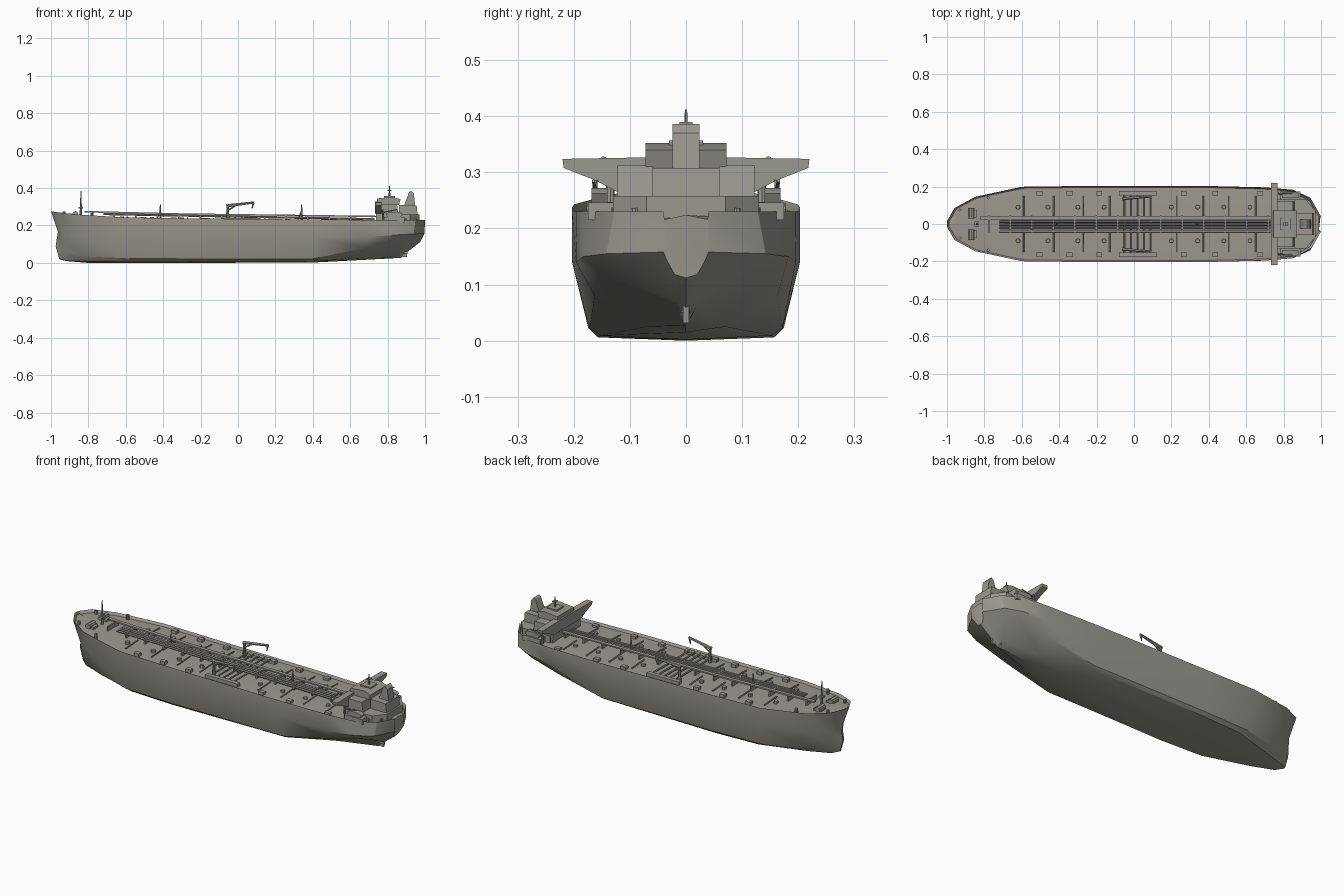
import bpy, bmesh, math
from mathutils import Vector

GREY = bpy.data.materials.new("ship_grey")
GREY.diffuse_color = (0.33, 0.32, 0.28, 1)


def add_mesh(name, verts, faces):
    me = bpy.data.meshes.new(name)
    me.from_pydata(verts, [], faces)
    bm = bmesh.new()
    bm.from_mesh(me)
    bmesh.ops.recalc_face_normals(bm, faces=bm.faces)
    bm.to_mesh(me)
    bm.free()
    ob = bpy.data.objects.new(name, me)
    bpy.context.collection.objects.link(ob)
    me.materials.append(GREY)
    return ob


def prism(name, profile, lo, hi, axis):
    """Extrude a 2D profile from lo to hi: axis 'x' uses (y,z), 'y' uses (x,z), 'z' uses (x,y)."""
    put = {'x': lambda p, t: (t, p[0], p[1]),
           'y': lambda p, t: (p[0], t, p[1]),
           'z': lambda p, t: (p[0], p[1], t)}[axis]
    n = len(profile)
    verts = [put(p, t) for t in (lo, hi) for p in profile]
    faces = [tuple(range(n)), tuple(range(n, 2 * n))]
    faces += [(i, (i + 1) % n, n + (i + 1) % n, n + i) for i in range(n)]
    return add_mesh(name, verts, faces)


def box(name, x, y, z):
    return prism(name, [(x[0], y[0]), (x[1], y[0]), (x[1], y[1]), (x[0], y[1])], z[0], z[1], 'z')


def rod(name, a, b, r, r2=None, n=6):
    """Tapered rod between two points."""
    a, b = Vector(a), Vector(b)
    d = (b - a).normalized()
    u = d.orthogonal().normalized()
    w = d.cross(u)
    verts = []
    for p, rad in ((a, r), (b, r if r2 is None else r2)):
        for i in range(n):
            t = math.tau * i / n
            verts.append(p + rad * (math.cos(t) * u + math.sin(t) * w))
    faces = [tuple(range(n)), tuple(range(n, 2 * n))]
    faces += [(i, (i + 1) % n, n + (i + 1) % n, n + i) for i in range(n)]
    return add_mesh(name, verts, faces)


# Hull: lofted between lengthwise lines, bow (-x) to stern (+x)
keel = [(-.955, .02), (-.92, .01), (-.8, 0), (-.55, 0), (-.3, 0),
        (.4, .002), (.65, .015), (.87, .027), (.905, .058), (.975, .112)]
bottom = [(-.956, .004, .022), (-.92, .03, .012), (-.8, .07, .007), (-.55, .145, .006), (-.3, .157, .006),
          (.4, .152, .009), (.65, .07, .025), (.86, .018, .06), (.905, .015, .07), (.978, .02, .118)]
bilge = [(-.975, .005, .09), (-.93, .045, .06), (-.84, .09, .035), (-.58, .165, .024), (-.3, .174, .022),
         (.4, .172, .022), (.68, .163, .08), (.85, .155, .122), (.92, .13, .138), (.988, .035, .145)]
side = [(-.963, .005, .165), (-.93, .065, .15), (-.84, .13, .145), (-.6, .195, .14), (-.3, .203, .14),
        (.4, .203, .14), (.7, .196, .14), (.85, .183, .15), (.94, .142, .155), (.997, .04, .158)]
rim = [(-1, .015, .276), (-.96, .085, .27), (-.85, .145, .258), (-.6, .199, .243), (-.3, .203, .238),
       (.4, .203, .232), (.7, .195, .23), (.85, .183, .23), (.95, .128, .23), (1, .04, .23)]

verts, rings = [], []
for k, a, b, s, d in zip(keel, bottom, bilge, side, rim):
    inner = (d[0] * .988, d[1] * .96, d[2] - .014)
    half = [a, b, s, d, inner]
    ring = [(k[0], 0, k[1])] + half + [(inner[0], 0, inner[2] + .008)]
    ring += [(p[0], -p[1], p[2]) for p in reversed(half)]
    rings.append(list(range(len(verts), len(verts) + len(ring))))
    verts += ring
faces = [tuple(rings[0]), tuple(rings[-1])]
for r, q in zip(rings, rings[1:]):
    n = len(r)
    faces += [(r[i], r[(i + 1) % n], q[(i + 1) % n], q[i]) for i in range(n)]
add_mesh("hull", verts, faces)

# Rudder and propeller hub
prism("rudder", [(.875, .075), (.88, .032), (.903, .032), (.908, .075), (.93, .1), (.88, .1)], -.005, .005, 'y')
rod("propeller_hub", (.85, 0, .05), (.9, 0, .05), .013, .006, 8)


def deck_z(x):
    return .228 - .014 * x + .03 * max(0, -x - .55)


# Central catwalk and long deck pipes
prism("catwalk", [(-.82, .278), (-.3, .265), (.74, .252), (.74, .245), (-.3, .257), (-.82, .27)], .022, .042, 'y')
for i in range(14):
    x = -.78 + i * .115
    box("catwalk_frame", (x, x + .008), (-.045, .045), (deck_z(x) - .01, deck_z(x) + .026))
for y in (-.04, -.022, -.004, .012):
    rod("deck_pipe", (-.72, y, deck_z(-.72) + .018), (.73, y, deck_z(.73) + .016), .006)

# Cargo manifold across midships
for x in (-.05, -.015, .02, .055, .09):
    rod("manifold_pipe", (x, -.155, .242), (x, .155, .242), .005)
for s in (-1, 1):
    box("manifold_tray", (-.08, .12), (s * .165 - .012, s * .165 + .012), (.222, .24))
    # Hose cranes with a raised post, level jib and hanging hook
    y = s * .135
    rod("crane_post", (-.055, y, .22), (-.055, y, .305), .009, .007, 8)
    rod("crane_jib", (-.062, y, .305), (.085, y + s * .012, .323), .009, .006)
    rod("crane_strut", (-.055, y, .28), (0, y + s * .004, .314), .004)
    rod("crane_hook", (.082, y + s * .012, .322), (.075, y + s * .012, .29), .006, .003)
    # Tank hatches, branch pipes and side deck gear
    for i, x in enumerate((-.62, -.46, -.3, -.16, .2, .34, .48, .62)):
        z = deck_z(x) - .008
        rod("tank_hatch", (x, s * .09, z), (x, s * .09, z + .018), .013, .011, 8)
        rod("branch_pipe", (x + .03, s * .04, z + .014), (x + .03, s * .15, z + .008), .004)
    for x in (-.52, -.36, -.2, .25, .42, .66):
        z = deck_z(x) - .012
        box("mooring_winch", (x, x + .03), (s * .165 - .012, s * .165 + .012), (z, z + .022))
    # Forecastle windlasses and bollards
    rod("windlass", (-.87, s * .03, .262), (-.87, s * .085, .262), .015, n=8)
    box("windlass_base", (-.89, -.84), (s * .055 - .02, s * .055 + .02), (.24, .26))
    for x, yy in ((-.93, .075), (-.78, .14), (.9, .125), (.95, .09)):
        rod("bollard", (x, s * yy, .215), (x, s * yy, deck_z(x) + .022), .008, n=8)

# Masts
rod("fore_mast", (-.84, 0, .24), (-.84, 0, .385), .008, .002)
box("fore_mast_platform", (-.852, -.828), (-.014, .014), (.29, .3))
for x in (-.415, .34):
    rod("deck_mast", (x, 0, .22), (x, 0, .312), .007, .003)
    rod("deck_mast_stay", (x - .02, 0, .23), (x, 0, .28), .003)
rod("radar_mast", (.81, 0, .34), (.81, 0, .412), .006, .002)
box("radar_arm", (.8, .82), (-.012, .012), (.385, .39))

# Accommodation block
prism("lower_house", [(.75, -.13), (.92, -.13), (.97, -.07), (.97, .07), (.92, .13), (.75, .13)], .205, .258, 'z')
prism("main_tower", [(.74, .21), (.735, .312), (.85, .312), (.86, .25), (.87, .21)], -.122, .122, 'y')
prism("wheelhouse", [(.74, .31), (.745, .345), (.83, .352), (.87, .34), (.86, .31)], -.072, .072, 'y')
box("monkey_island", (.78, .84), (-.03, .03), (.345, .357))
prism("bridge_wings", [(-.122, .265), (-.16, .285), (-.218, .308), (-.22, .324), (0, .328),
                       (.22, .324), (.218, .308), (.16, .285), (.122, .265)], .733, .768, 'x')

# Engine casing and tapered funnel
prism("engine_casing", [(.86, .21), (.86, .31), (.955, .308), (.965, .21)], -.06, .06, 'y')
prism("funnel", [(.885, .3), (.915, .378), (.925, .386), (.94, .37), (.948, .3)], -.024, .024, 'y')
for s in (-1, 1):
    # Lifeboats and stores cranes beside the house
    prism("lifeboat", [(.8, .245), (.79, .262), (.81, .272), (.86, .272), (.88, .262), (.87, .245)],
          s * .14, s * .168, 'y')
    box("lifeboat_deck", (.78, .89), (min(s * .12, s * .175), max(s * .12, s * .175)), (.215, .246))
    rod("stores_crane_post", (.775, s * .162, .22), (.775, s * .162, .286), .006, .004)
    rod("stores_crane_jib", (.775, s * .162, .27), (.85, s * .165, .285), .004, .003)

# Shade smooth with sharp edges
for ob in bpy.data.objects:
    ob.select_set(ob.type == 'MESH')
bpy.context.view_layer.objects.active = bpy.data.objects["hull"]
bpy.ops.object.shade_smooth_by_angle(angle=math.radians(30))
